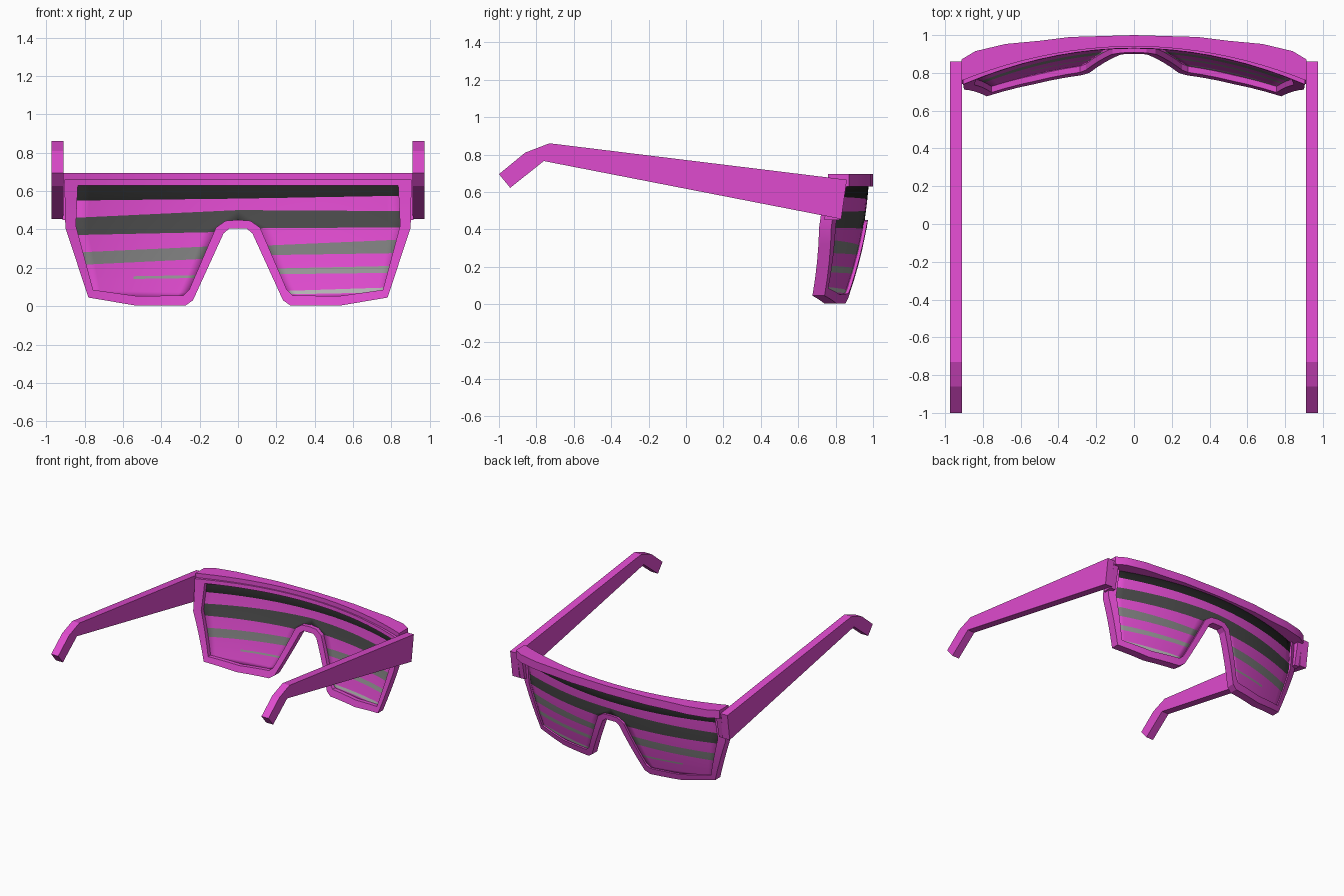
import bpy, bmesh, math

if "Cube" in bpy.data.objects:
    bpy.data.objects.remove(bpy.data.objects["Cube"])


def material(name, rgb):
    m = bpy.data.materials.new(name)
    m.diffuse_color = (*rgb, 1)
    m.use_nodes = True
    m.node_tree.nodes["Principled BSDF"].inputs["Base Color"].default_value = m.diffuse_color
    return m


MAGENTA = material("magenta", (0.74, 0.07, 0.62))
MATS = [MAGENTA] + [material(n, (v, v, v)) for n, v in (
    ("black", 0.016), ("dark grey", 0.07), ("mid grey", 0.21),
    ("light grey", 0.31), ("pale grey", 0.46))]


def finish(name, bm, mats, mirror=False, smooth=True):
    bmesh.ops.remove_doubles(bm, verts=bm.verts, dist=1e-5)
    bmesh.ops.recalc_face_normals(bm, faces=bm.faces)
    me = bpy.data.meshes.new(name)
    bm.to_mesh(me)
    bm.free()
    for m in mats:
        me.materials.append(m)
    ob = bpy.data.objects.new(name, me)
    bpy.context.collection.objects.link(ob)
    if mirror:
        mod = ob.modifiers.new("mirror", 'MIRROR')
        mod.use_clip = True
    if smooth:
        bpy.ops.object.select_all(action='DESELECT')
        ob.select_set(True)
        bpy.context.view_layer.objects.active = ob
        bpy.ops.object.shade_smooth_by_angle(angle=math.radians(20))
    return ob


def sweep(name, sections, cap_end):
    """Tube through four-cornered sections, mirrored in x."""
    bm = bmesh.new()
    rings = [[bm.verts.new(p) for p in s] for s in sections]
    for a, b in zip(rings, rings[1:]):
        for i in range(4):
            j = (i + 1) % 4
            bm.faces.new((a[i], a[j], b[j], b[i]))
    if cap_end:
        bm.faces.new(rings[-1])
    return finish(name, bm, [MAGENTA], mirror=True)


def extrude_x(name, profile, x0, x1):
    """Solid from a (y, z) profile between two x positions, mirrored."""
    bm = bmesh.new()
    f = bm.faces.new([bm.verts.new((x0, y, z)) for y, z in profile])
    r = bmesh.ops.extrude_face_region(bm, geom=[f])
    for v in r["geom"]:
        if isinstance(v, bmesh.types.BMVert):
            v.co.x = x1
    return finish(name, bm, [MAGENTA], mirror=True, smooth=False)


def interp(t, pts):
    """Piecewise linear lookup, pts sorted by first value."""
    if t <= pts[0][0]:
        return pts[0][1]
    for (a, va), (b, vb) in zip(pts, pts[1:]):
        if t <= b:
            return va + (vb - va) * (t - a) / (b - a)
    return pts[-1][1]


def surf(x, z):
    """Outer face of the curved, leaning front."""
    t = 0.43 - z
    return 0.97 - 0.19 * (x / 0.9) ** 2 - 0.154 * t - 0.183 * t * t


# Frame rim: outer and inner outline of one half (x, z, x, z)
rim = [(0, .66, 0, .63), (.905, .66, .835, .63), (.90, .41, .845, .42),
       (.78, .045, .755, .085), (.53, .003, .52, .052), (.275, .003, .285, .057),
       (.235, .03, .255, .085), (.075, .38, .115, .41),
       (.045, .405, .065, .445), (0, .405, 0, .45)]
sections = []
for a, b in zip(rim, rim[1:]):
    n = max(1, round(math.dist(a[:2], b[:2]) / 0.1))
    for k in range(n):
        ox, oz, ix, iz = [p + (q - p) * k / n for p, q in zip(a, b)]
        sections.append([(ox, surf(ox, oz), oz), (ix, surf(ix, iz), iz),
                         (ix, surf(ix, iz) - .065, iz), (ox, surf(ox, oz) - .065, oz)])
ox, oz, ix, iz = rim[-1]
sections.append([(ox, surf(ox, oz), oz), (ix, surf(ix, iz), iz),
                 (ix, surf(ix, iz) - .065, iz), (ox, surf(ox, oz) - .065, oz)])
sweep("frame_rim", sections, False)

# Brow bar across the top
brow = [(0, 1.0), (.34, .99), (.5, .97), (.68, .953), (.84, .915), (.912, .872)]
bar = []
for x in (0, .12, .23, .34, .42, .5, .59, .68, .76, .84, .912):
    yi, yo = .94 - .18 * (x / .91) ** 2, interp(x, brow)
    bar.append([(x, yi, .63), (x, yi, .695), (x, yo, .695), (x, yo, .63)])
sweep("brow_bar", bar, True)

# Hinge blocks and temples
extrude_x("hinge_block", [(.74, .45), (.82, .45), (.86, .64), (.76, .64)], .87, .915)
extrude_x("temple", [(.86, .665), (.83, .455), (-.76, .765), (-.94, .622),
                     (-1, .695), (-.86, .81), (-.73, .86)], .91, .973)

# Striped lens: rows of (inner z, outer z, colour below, stripe extent)
right = [(.64, .64, 1), (.56, .575, 0), (.50, .495, 2), (.452, .445, 2), (.405, .41, 0),
         (.315, .345, 3), (.265, .275, 0), (.195, .208, 4), (.165, .172, 0),
         (.078, .095, 5), (.06, .07, 0), (.042, .055, 0)]
left = [(.64, .64, 1), (.56, .55, 0), (.50, .46, 2), (.452, .42, 2), (.385, .37, 0),
        (.31, .28, 3), (.245, .215, 0), (.16, .15, 4), (.145, .137, 0),
        (.07, .08, 0), (.042, .055, 0)]
nose_edge = [(.042, .285), (.085, .25), (.41, .108), (.445, .06), (.451, 0)]
side_edge = [(.042, .755), (.085, .765), (.42, .855), (.63, .845)]
COLS = 12
bm = bmesh.new()
for side, rows in ((1, right), (-1, left)):
    grid = []
    for zi, zo, _ in rows:
        xi, xo = interp(zi, nose_edge), interp(zo, side_edge)
        line = []
        for k in range(COLS + 1):
            u = k / COLS
            x, z = xi + (xo - xi) * u, zi + (zo - zi) * u
            line.append(bm.verts.new((side * x, surf(x, z) - .025, z)))
        grid.append(line)
    for (_, _, colour), a, b in zip(rows, grid, grid[1:]):
        for k in range(COLS):
            f = bm.faces.new((a[k], a[k + 1], b[k + 1], b[k]))
            # the lowest left streak is short
            short = side < 0 and colour == 4 and k > 6
            f.material_index = 0 if short else colour
lens = finish("striped_lens", bm, MATS)
mod = lens.modifiers.new("thickness", 'SOLIDIFY')
mod.thickness = 0.015
mod.offset = 0
